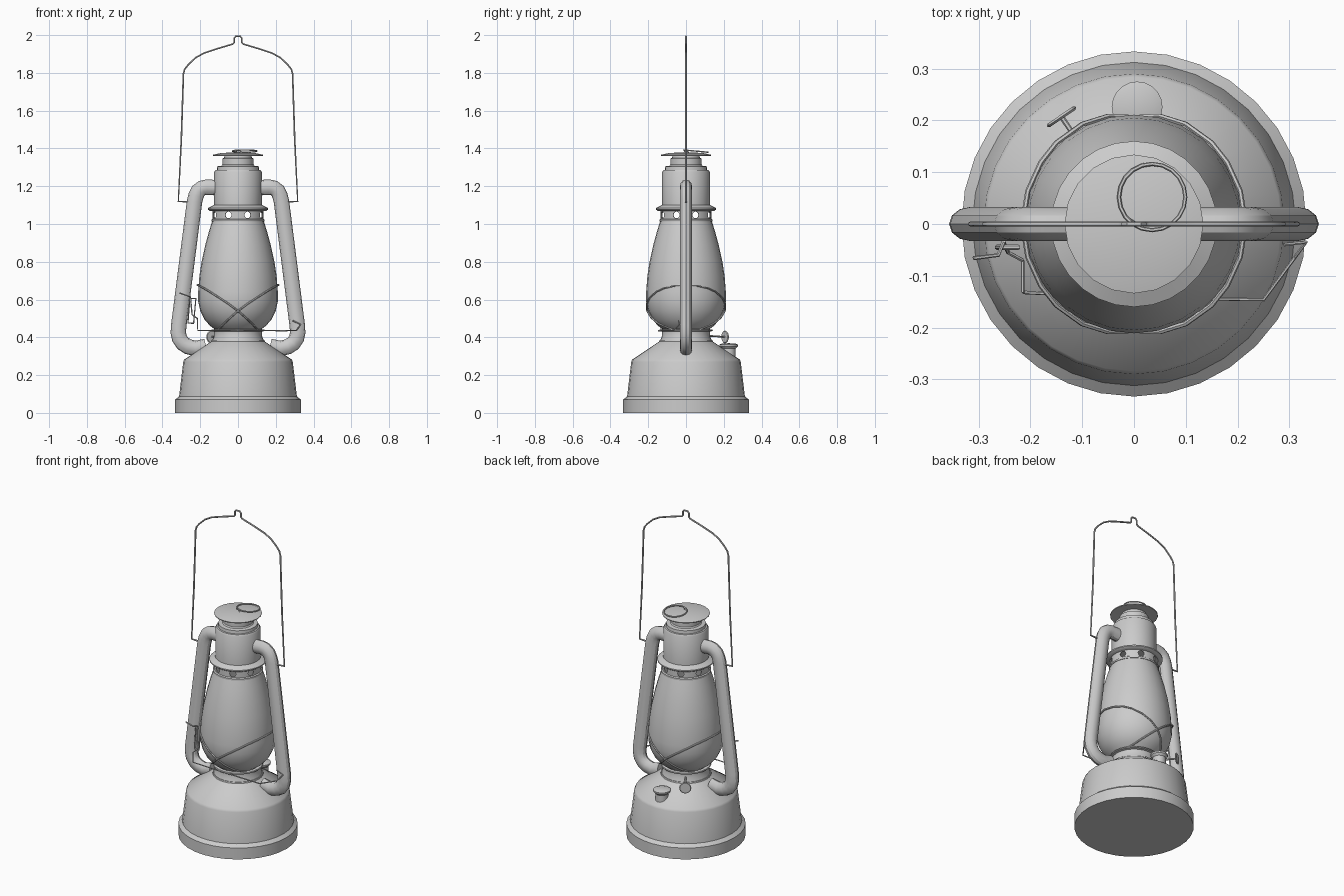
import bpy, bmesh
from math import sin, cos, pi, sqrt, radians, atan2
from mathutils import Matrix, Vector

if "Cube" in bpy.data.objects:
    bpy.data.objects.remove(bpy.data.objects["Cube"])


def add_mesh(name, bm):
    me = bpy.data.meshes.new(name)
    bmesh.ops.recalc_face_normals(bm, faces=bm.faces)
    bm.to_mesh(me)
    bm.free()
    ob = bpy.data.objects.new(name, me)
    bpy.context.collection.objects.link(ob)
    return ob


def lathe(name, profile, n=32, matrix=None):
    """Revolve (radius, height) points about z; radius 0 closes an end."""
    bm = bmesh.new()
    rings = []
    for r, z in profile:
        count = 1 if r == 0 else n
        rings.append([bm.verts.new((r * cos(2 * pi * i / n), r * sin(2 * pi * i / n), z))
                      for i in range(count)])
    for a, b in zip(rings, rings[1:]):
        for i in range(n):
            j = (i + 1) % n
            if len(a) == 1:
                bm.faces.new((a[0], b[i], b[j]))
            elif len(b) == 1:
                bm.faces.new((a[i], a[j], b[0]))
            else:
                bm.faces.new((a[i], a[j], b[j], b[i]))
    if matrix:
        bm.transform(matrix)
    return add_mesh(name, bm)


def wire(name, points, r=0.005, closed=False, res=1):
    """Round bar along a polyline, turned into a mesh."""
    cu = bpy.data.curves.new(name, 'CURVE')
    cu.dimensions = '3D'
    cu.bevel_depth = r
    cu.bevel_resolution = res
    cu.use_fill_caps = True
    sp = cu.splines.new('POLY')
    sp.points.add(len(points) - 1)
    for p, co in zip(sp.points, points):
        p.co = (*co, 1)
    sp.use_cyclic_u = closed
    ob = bpy.data.objects.new(name, cu)
    bpy.context.collection.objects.link(ob)
    bpy.ops.object.select_all(action='DESELECT')
    ob.select_set(True)
    bpy.context.view_layer.objects.active = ob
    bpy.ops.object.convert(target='MESH')
    return bpy.context.view_layer.objects.active


# fuel tank
lathe("fuel_tank", [(0, 0), (0.333, 0), (0.333, 0.07), (0.312, 0.087), (0.29, 0.27),
                    (0.284, 0.283), (0.142, 0.378), (0.14, 0.385), (0, 0.385)])

# burner under the globe
lathe("burner", [(0.138, 0.38), (0.126, 0.41), (0.126, 0.43), (0.138, 0.433), (0.138, 0.441),
                 (0.115, 0.445), (0, 0.445)], 24)

# glass globe
GLOBE = [(0.12, 0.44), (0.15, 0.463), (0.178, 0.495), (0.2, 0.54), (0.211, 0.59), (0.211, 0.64),
         (0.205, 0.72), (0.193, 0.8), (0.173, 0.89), (0.154, 0.96), (0.135, 1.02)]
lathe("globe", GLOBE, 28)

# pierced collar above the globe
collar = lathe("vent_collar", [(0.135, 1.012), (0.141, 1.012), (0.141, 1.022), (0.135, 1.027),
                               (0.135, 1.07), (0.129, 1.07), (0.129, 1.012), (0.135, 1.012)], 32)
bm = bmesh.new()
bm.from_mesh(collar.data)
bmesh.ops.remove_doubles(bm, verts=bm.verts, dist=1e-5)
bmesh.ops.recalc_face_normals(bm, faces=bm.faces)
bm.to_mesh(collar.data)
bm.free()
bm = bmesh.new()
for k in range(8):
    m = (Matrix.Rotation(radians(22.5 + 45 * k), 4, 'Z') @ Matrix.Translation((0.135, 0, 1.048))
         @ Matrix.Rotation(pi / 2, 4, 'Y'))
    bmesh.ops.create_cone(bm, cap_ends=True, segments=12, radius1=0.018, radius2=0.018,
                          depth=0.06, matrix=m)
cutter = add_mesh("hole_cutter", bm)
cutter.hide_render = True
cutter.hide_viewport = False
cut = collar.modifiers.new("holes", 'BOOLEAN')
cut.object = cutter
cut.operation = 'DIFFERENCE'
cut.solver = 'EXACT'
bpy.context.view_layer.objects.active = collar
bpy.ops.object.modifier_apply(modifier="holes")
bpy.data.objects.remove(cutter)

# flange, chimney and neck
lathe("flange", [(0.13, 1.068), (0.15, 1.07), (0.16, 1.077), (0.16, 1.084), (0.128, 1.1)], 28)
lathe("chimney", [(0, 1.085), (0.126, 1.085), (0.126, 1.275), (0.12, 1.285), (0.112, 1.287),
                  (0.11, 1.305), (0.088, 1.308), (0.083, 1.315), (0.083, 1.347),
                  (0.074, 1.35), (0.07, 1.368)], 24)

# chimney cap
lathe("chimney_cap", [(0, 1.364), (0.07, 1.366), (0.133, 1.361), (0.134, 1.366),
                      (0.09, 1.376), (0, 1.38)], 20)

# pull ring on the cap
wire("pull_ring", [(0.035 + 0.064 * cos(2 * pi * i / 20), 0.052 + 0.064 * sin(2 * pi * i / 20),
                    1.386 - 0.006 * sin(2 * pi * i / 20)) for i in range(20)], 0.004, True)
wire("ring_staple", [(-0.015, 0.012, 1.376), (-0.01, 0.008, 1.39), (0.012, -0.006, 1.39),
                     (0.018, -0.01, 1.376)], 0.004)

# side tubes and carrying handle
SIDE = [(0.11, 1.192), (0.165, 1.195), (0.19, 1.19), (0.21, 1.175), (0.222, 1.15), (0.23, 1.12),
        (0.314, 0.46), (0.316, 0.425), (0.31, 0.395), (0.292, 0.368), (0.265, 0.351),
        (0.225, 0.341), (0.17, 0.352)]
for side, s in (("right", 1), ("left", -1)):
    tube = wire("side_tube_" + side, [(s * x, 0, z) for x, z in SIDE], 0.041, res=4)
    tube.data.transform(Matrix.Diagonal((1, 0.8, 1, 1)))

HALF = [(0.24, 1.105), (0.275, 1.118), (0.316, 1.12), (0.3, 1.45), (0.289, 1.795), (0.282, 1.82),
        (0.262, 1.845), (0.225, 1.88), (0.18, 1.905), (0.12, 1.925), (0.027, 1.953), (0.021, 1.96),
        (0.021, 1.983), (0.012, 1.994)]
wire("carry_handle", [(-x, 0, z) for x, z in HALF] + [(x, 0, z) for x, z in reversed(HALF)], 0.005)


# crossed guard wires hugging the globe
def globe_radius(z):
    for (r0, z0), (r1, z1) in zip(GLOBE, GLOBE[1:]):
        if z <= z1:
            return r0 + (r1 - r0) * max(0, (z - z0) / (z1 - z0))


GUARD = [(-0.215, 0.678), (-0.205, 0.672), (-0.18, 0.66), (-0.15, 0.642), (-0.1, 0.61),
         (-0.05, 0.577), (0, 0.54), (0.04, 0.505), (0.075, 0.472), (0.105, 0.44)]
for sx in (1, -1):
    for sy in (1, -1):
        pts = []
        for x, z in GUARD:
            r = globe_radius(z) + 0.006
            pts.append((sx * x, sy * sqrt(max(0, r * r - x * x)), z))
        wire("guard_wire", pts, 0.005)
wire("guard_ring", [(0.137 * cos(2 * pi * i / 24), 0.137 * sin(2 * pi * i / 24), 0.437)
                    for i in range(24)], 0.005, True)

# globe lifting wire and its lever
wire("lift_wire", [(-0.215, -0.07, 0.5), (-0.215, -0.13, 0.497), (-0.213, -0.132, 0.437),
                   (0.0, -0.142, 0.437), (0.25, -0.146, 0.435), (0.31, -0.065, 0.437),
                   (0.332, -0.035, 0.468), (0.29, -0.04, 0.488)], 0.0035)
wire("lift_lever", [(-0.31, -0.066, 0.635), (-0.262, -0.06, 0.618), (-0.252, -0.035, 0.612)], 0.004)
wire("lever_frame", [(-0.255, -0.045, 0.605), (-0.223, -0.045, 0.605), (-0.235, -0.045, 0.475),
                     (-0.265, -0.045, 0.475)], 0.005, True)
wire("lever_link", [(-0.252, -0.035, 0.612), (-0.243, -0.055, 0.52), (-0.215, -0.07, 0.5)], 0.004)

# filler spout with domed cap
lathe("filler_cap", [(0, 0.26), (0.037, 0.26), (0.037, 0.34), (0.048, 0.352), (0.049, 0.362),
                     (0.035, 0.367), (0, 0.369)], 20, Matrix.Translation((0.006, 0.226, 0)))

# wick knob
d = Vector((-0.56, 0.83, 0)).normalized()
aim = Matrix.Translation((-0.14, 0.207, 0.402)) @ d.to_track_quat('Z', 'Y').to_matrix().to_4x4()
lathe("wick_knob", [(0, -0.004), (0.03, -0.004), (0.034, 0), (0.03, 0.004), (0, 0.004)], 16, aim)
wire("wick_stem", [(-0.065, 0.096, 0.41), (-0.14, 0.207, 0.402)], 0.005)

# smooth shading with crisp edges
bpy.ops.object.select_all(action='SELECT')
bpy.context.view_layer.objects.active = bpy.data.objects["fuel_tank"]
bpy.ops.object.shade_smooth_by_angle(angle=radians(32))
